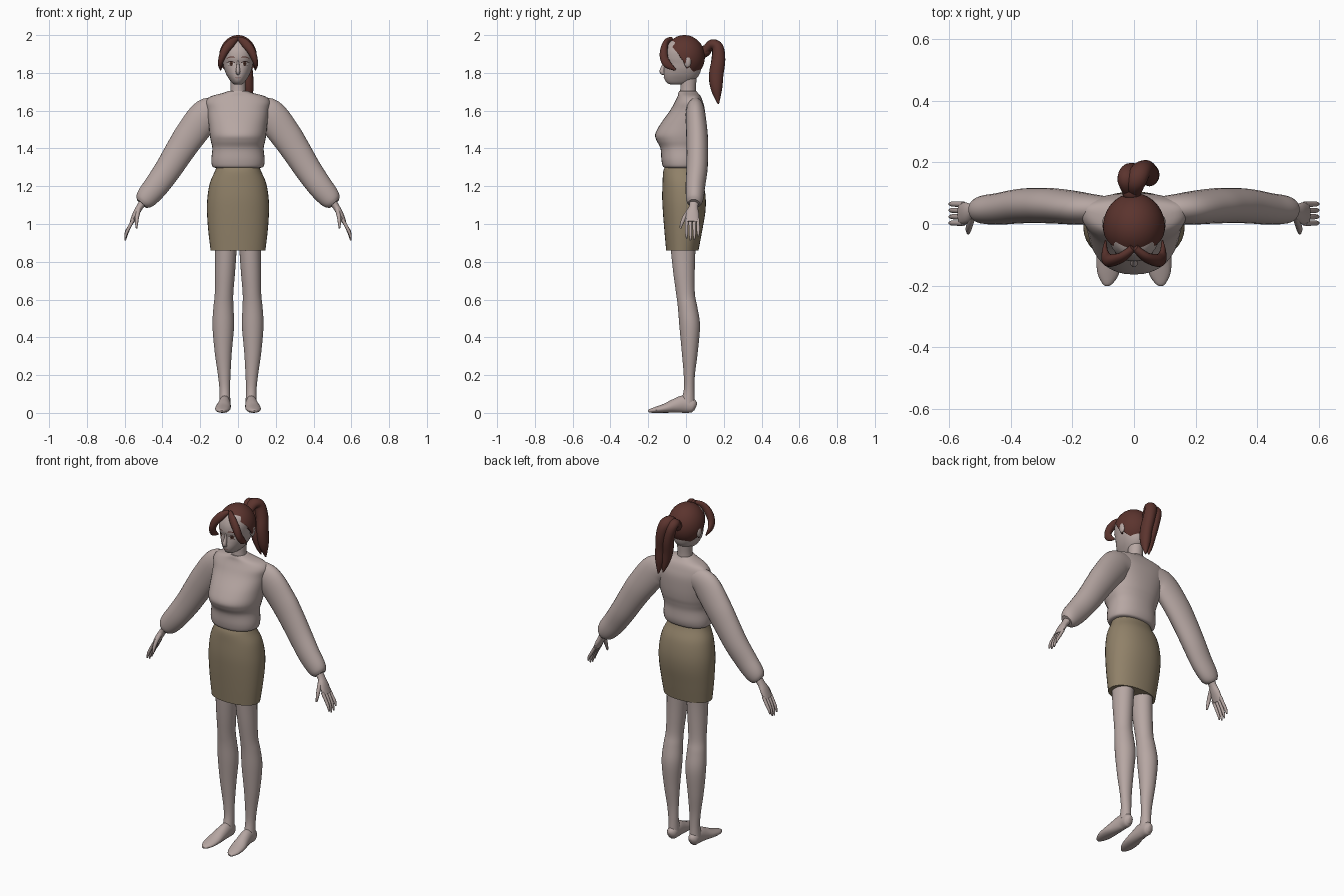
import bpy, bmesh, math
from mathutils import Vector, Matrix
from mathutils.bvhtree import BVHTree


def material(name, r, g, b):
    m = bpy.data.materials.new(name)
    m.diffuse_color = (r, g, b, 1)
    return m


PALE = material("pale_skin_and_knit", 0.47, 0.385, 0.365)
KHAKI = material("khaki_cloth", 0.28, 0.22, 0.14)
BROWN = material("brown_hair", 0.105, 0.034, 0.027)
DARK = material("dark_lash", 0.03, 0.012, 0.01)
IRIS = material("iris_brown", 0.10, 0.045, 0.03)
WHITE = material("eye_white", 0.62, 0.56, 0.54)
LIP = material("lip_rose", 0.33, 0.22, 0.21)


def finish(name, bm, mat, mirror=False):
    bmesh.ops.recalc_face_normals(bm, faces=bm.faces)
    me = bpy.data.meshes.new(name)
    bm.to_mesh(me)
    bm.free()
    me.materials.append(mat)
    ob = bpy.data.objects.new(name, me)
    bpy.context.collection.objects.link(ob)
    if mirror:
        ob.modifiers.new("mirror", 'MIRROR').use_mirror_merge = False
    return ob


def spline(rows, k=5):
    """Catmull-Rom through rows of numbers."""
    out = []
    for i in range(len(rows) - 1):
        p = [rows[max(i - 1, 0)], rows[i], rows[i + 1], rows[min(i + 2, len(rows) - 1)]]
        for j in range(k):
            t = j / k
            out.append([0.5 * (2 * b + (c - a) * t + (2 * a - 5 * b + 4 * c - d) * t * t
                               + (3 * b - a - 3 * c + d) * t ** 3) for a, b, c, d in zip(*p)])
    return out + [list(rows[-1])]


def skin_rings(name, rings, mat, mirror):
    bm = bmesh.new()
    vs = [[bm.verts.new(p) for p in r] for r in rings]
    n = len(vs[0])
    for a, b in zip(vs, vs[1:]):
        for i in range(n):
            bm.faces.new((a[i], a[(i + 1) % n], b[(i + 1) % n], b[i]))
    bm.faces.new(vs[0])
    bm.faces.new(vs[-1])
    return finish(name, bm, mat, mirror)


def body(name, rows, mat, mirror=False, n=36, power=1.0):
    """Horizontal rings: z, centre x, half width, front y, back y, side y."""
    rings = []
    for z, cx, rx, yf, yb, ym in spline(rows):
        ring = []
        for i in range(n):
            a = 2 * math.pi * i / n
            c, s = math.cos(a), math.sin(a)
            x = math.copysign(abs(c) ** power, c) * rx
            y = abs(s) ** power * ((yb if s > 0 else yf) - ym)
            ring.append((cx + x, ym + y, z))
        rings.append(ring)
    return skin_rings(name, rings, mat, mirror)


def tube(name, rows, mat, ref=(0, 1, 0), mirror=False, n=16, k=5):
    """Rings across a path: x, y, z, radius across ref, radius along ref."""
    rows = spline(rows, k)
    pts = [Vector(r[:3]) for r in rows]
    rings = []
    for i, r in enumerate(rows):
        t = (pts[min(i + 1, len(pts) - 1)] - pts[max(i - 1, 0)]).normalized()
        side = Vector(ref).cross(t).normalized()
        up = t.cross(side)
        rings.append([pts[i] + side * (math.cos(2 * math.pi * j / n) * max(r[3], .001))
                      + up * (math.sin(2 * math.pi * j / n) * max(r[4], .001)) for j in range(n)])
    return skin_rings(name, rings, mat, mirror)


def ball(name, loc, size, mat, mirror=False, cut=None):
    bm = bmesh.new()
    bmesh.ops.create_uvsphere(bm, u_segments=40, v_segments=24, radius=1,
                              matrix=Matrix.Translation(loc) @ Matrix.Diagonal((*size, 1)))
    if cut:
        bmesh.ops.bisect_plane(bm, geom=bm.verts[:] + bm.edges[:] + bm.faces[:],
                               plane_co=cut[0], plane_no=cut[1], clear_inner=True)
    return finish(name, bm, mat, mirror)


# Sweater body with puffed hem, and collar
body("sweater", [
    (1.297, 0, .118, -.108, .055, -.02), (1.305, 0, .136, -.122, .07, -.02),
    (1.34, 0, .141, -.13, .08, -.02), (1.40, 0, .136, -.135, .08, -.015),
    (1.44, 0, .144, -.155, .087, -.01), (1.475, 0, .15, -.163, .095, 0),
    (1.53, 0, .156, -.135, .10, .02), (1.60, 0, .165, -.085, .10, .04),
    (1.645, 0, .172, -.06, .09, .045), (1.675, 0, .145, -.045, .078, .04),
    (1.695, 0, .075, -.04, .062, .02), (1.705, 0, .05, -.036, .055, .01)], PALE, power=.9)
# Neck
body("neck", [(1.66, 0, .046, -.035, .055, .01), (1.72, 0, .04, -.03, .052, .01),
              (1.80, 0, .042, -.03, .06, .01)], PALE, n=24)

# Sleeves gathered at the cuffs
tube("sleeve", [
    (.09, .05, 1.605, .06, .04), (.165, .05, 1.58, .085, .052), (.25, .058, 1.475, .083, .057),
    (.31, .06, 1.385, .077, .057), (.37, .058, 1.29, .071, .056), (.43, .05, 1.205, .066, .052),
    (.475, .047, 1.15, .06, .048), (.498, .045, 1.122, .05, .042), (.51, .043, 1.108, .034, .032)],
    PALE, mirror=True, n=24)

# Hands: palm, four fingers, thumb
tube("palm", [(.495, .043, 1.125, .022, .026), (.52, .04, 1.09, .018, .024),
              (.54, .035, 1.055, .017, .034), (.562, .033, 1.01, .012, .036)], PALE, mirror=True)
for i in range(4):
    y = .003 + i * .02
    drop = (.012, 0, .004, .022)[i]
    tube("finger", [(.553, y, 1.025, .009, .010), (.575, y * 1.02, .985, .009, .009),
                    (.591, y * 1.03, .945 + drop * .6, .008, .008),
                    (.598, y * 1.03, .912 + drop, .004, .004)], PALE, mirror=True, n=10, k=3)
tube("thumb", [(.525, .025, 1.08, .012, .014), (.533, -.002, 1.045, .011, .012),
               (.537, -.02, 1.01, .009, .010), (.537, -.03, .977, .004, .005)],
     PALE, mirror=True, n=10, k=3)

# Pencil skirt
body("skirt", [
    (1.315, 0, .11, -.105, .05, -.02), (1.28, 0, .122, -.12, .062, -.02),
    (1.22, 0, .148, -.124, .09, -.015), (1.14, 0, .162, -.126, .104, -.01),
    (1.06, 0, .164, -.122, .102, -.01), (.96, 0, .157, -.114, .085, -.015),
    (.86, 0, .145, -.105, .066, -.02)], KHAKI, power=.92)

# Legs
body("leg", [
    (.98, .067, .06, -.09, .06, -.015), (.86, .065, .057, -.08, .05, -.015),
    (.74, .069, .053, -.067, .046, -.01), (.63, .074, .049, -.052, .047, 0),
    (.56, .077, .053, -.043, .06, .01), (.46, .078, .057, -.035, .074, .02),
    (.32, .078, .045, -.022, .062, .02), (.20, .073, .033, -.012, .047, .02),
    (.12, .07, .028, -.012, .044, .018), (.05, .07, .03, -.03, .046, .01)], PALE, mirror=True, n=28)
# Feet
tube("foot", [
    (.07, .052, .03, .012, .018), (.07, .036, .036, .028, .036), (.07, -.01, .046, .031, .046),
    (.074, -.06, .037, .036, .037), (.08, -.11, .025, .041, .025), (.084, -.16, .016, .035, .016),
    (.086, -.19, .011, .019, .010), (.086, -.2, .009, .008, .005)], PALE, ref=(0, 0, 1), mirror=True)

# Head
head = body("head", [
    (1.738, 0, .018, -.08, -.01, -.04), (1.747, 0, .032, -.1, .02, -.03),
    (1.765, 0, .046, -.113, .05, -.02), (1.79, 0, .061, -.118, .07, -.015),
    (1.82, 0, .073, -.117, .08, -.01), (1.85, 0, .079, -.115, .085, -.01),
    (1.88, 0, .084, -.121, .086, -.01), (1.92, 0, .085, -.116, .085, -.01),
    (1.96, 0, .07, -.095, .068, -.01), (1.985, 0, .035, -.05, .035, -.01)], PALE, n=48, power=.92)
tube("nose", [(0, -.112, 1.865, .005, .006), (0, -.118, 1.835, .008, .011),
              (0, -.127, 1.807, .012, .013), (0, -.114, 1.795, .009, .008)], PALE, n=12)
ball("ear", (.09, .008, 1.86), (.012, .019, .031), PALE, mirror=True)

# Face details: thin plates laid on the head surface
tree = BVHTree.FromPolygons([v.co for v in head.data.vertices],
                            [p.vertices[:] for p in head.data.polygons])


def plate(name, x0, z0, rx, rz, mat, lift, bow=0.0, tilt=0.0, mirror=True):
    bm = bmesh.new()

    def put(u, v):
        x = x0 + u * rx
        z = z0 + v * rz - bow * u * u + tilt * u
        hit = tree.ray_cast(Vector((x, -1, z)), Vector((0, 1, 0)))[0]
        return bm.verts.new((x, hit.y - lift, z))
    cols = [(-1 + i / 5) for i in range(11)]
    top = [put(u, math.sqrt(max(1.02 - u * u, 0))) for u in cols]
    low = [put(u, -math.sqrt(max(1.02 - u * u, 0))) for u in cols]
    for i in range(10):
        bm.faces.new((low[i], low[i + 1], top[i + 1], top[i]))
    ob = finish(name, bm, mat, mirror)
    if ob.data.polygons[5].normal.y > 0:
        ob.data.flip_normals()


plate("eye_white", .037, 1.849, .019, .010, WHITE, .002)
plate("iris", .036, 1.849, .009, .010, IRIS, .003)
plate("pupil", .036, 1.849, .004, .005, DARK, .004)
plate("upper_lash", .038, 1.860, .022, .0028, DARK, .004, bow=.007)
plate("lower_lash", .038, 1.838, .013, .001, DARK, .003, bow=-.003)
plate("eyebrow", .038, 1.884, .023, .0028, BROWN, .003, bow=.005, tilt=-.003)
plate("lips", 0, 1.775, .017, .0045, LIP, .002, mirror=False)

# Hair cap, cut along a slanting hairline
ball("hair_cap", (0, -.008, 1.885), (.1, .108, .115), BROWN,
     cut=((0, 0, 1.852), (0, 1.18, 1)))
# Face-framing locks from the centre parting
tube("front_lock", [(.004, -.078, 1.982, .01, .012), (.035, -.105, 1.96, .022, .015),
                    (.068, -.117, 1.92, .022, .02), (.087, -.115, 1.875, .017, .022),
                    (.094, -.094, 1.842, .011, .02), (.092, -.055, 1.816, .003, .005)],
     BROWN, mirror=True)
# Wisp in front of the ear and nape hair
tube("side_lock", [(.088, -.02, 1.90, .01, .02), (.094, -.004, 1.865, .008, .012),
                   (.088, .008, 1.825, .004, .006)], BROWN, mirror=True, n=10)

# Ponytail: tie and three swept locks
tube("hair_tie", [(-.008, .085, 1.90, .026, .026), (-.008, .105, 1.918, .03, .03),
                  (-.008, .118, 1.93, .024, .024)], BROWN, ref=(1, 0, 0))
tube("ponytail_long", [
    (0, .10, 1.915, .02, .022), (.006, .135, 1.95, .026, .032), (.02, .168, 1.935, .03, .034),
    (.038, .172, 1.87, .036, .032), (.05, .16, 1.79, .038, .030), (.056, .162, 1.71, .029, .026),
    (.062, .172, 1.635, .003, .004)], BROWN, ref=(1, 0, 0))
tube("ponytail_inner", [
    (-.015, .10, 1.91, .02, .02), (-.025, .14, 1.945, .025, .028), (-.02, .165, 1.92, .028, .028),
    (-.003, .165, 1.85, .033, .028), (.012, .153, 1.77, .032, .028), (.025, .157, 1.70, .02, .02),
    (.036, .165, 1.645, .003, .003)], BROWN, ref=(1, 0, 0))

# Smooth shading with sharp rims
for ob in bpy.context.scene.objects:
    ob.select_set(True)
    bpy.context.view_layer.objects.active = ob
bpy.ops.object.shade_smooth_by_angle(angle=math.radians(45))
